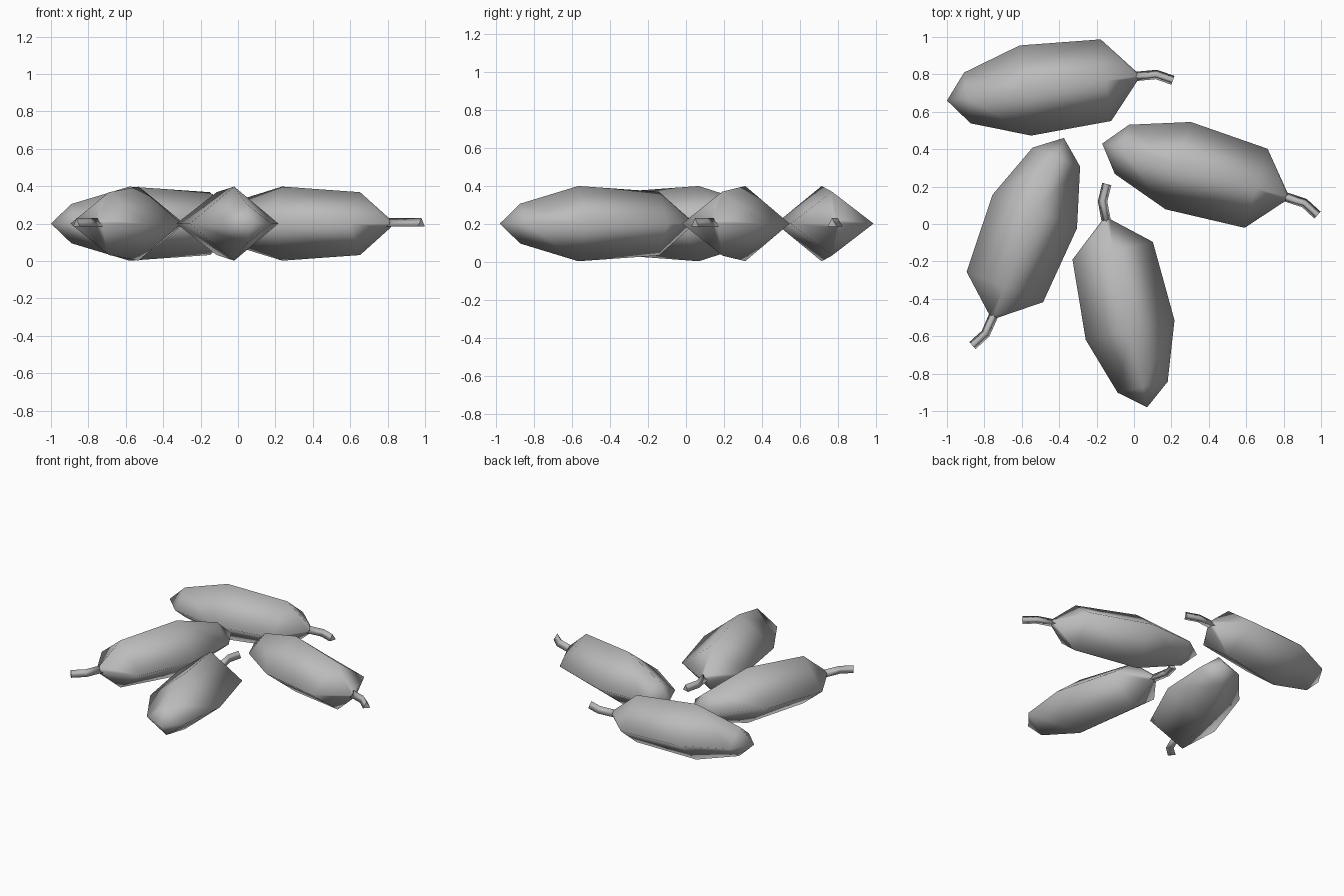
import bpy, bmesh
from math import radians, cos, sin, pi
from mathutils import Vector

cube = bpy.data.objects.get("Cube")
if cube:
    bpy.data.objects.remove(cube, do_unlink=True)

grey = bpy.data.materials.new("plain grey")
grey.use_nodes = True
colour = (0.5, 0.5, 0.5, 1)
grey.diffuse_color = colour
grey.node_tree.nodes["Principled BSDF"].inputs["Base Color"].default_value = colour


def loft(name, rings, location, angle):
    """Skin a list of point rings; a ring of one point closes to a tip."""
    bm = bmesh.new()
    loops = [[bm.verts.new(p) for p in ring] for ring in rings]
    for a, b in zip(loops, loops[1:]):
        n = max(len(a), len(b))
        for i in range(n):
            j = (i + 1) % n
            if len(a) == 1:
                bm.faces.new((a[0], b[j], b[i]))
            else:
                bm.faces.new((a[i], a[j], b[j], b[i]))
    for end in (loops[0], loops[-1]):
        if len(end) > 2:
            bm.faces.new(end)
    bmesh.ops.recalc_face_normals(bm, faces=bm.faces)
    for face in bm.faces:
        face.smooth = True
    # keep the flat end caps crisp
    for edge in bm.edges:
        if edge.is_manifold and any(f in edge.link_faces for f in bm.faces
                                    if all(v in loops[-1] for v in f.verts)):
            edge.smooth = False
    mesh = bpy.data.meshes.new(name)
    bm.to_mesh(mesh)
    bm.free()
    mesh.materials.append(grey)
    obj = bpy.data.objects.new(name, mesh)
    obj.location = (*location, 0.2)
    obj.rotation_euler.z = radians(angle)
    bpy.context.collection.objects.link(obj)


# Pod body: diamond sections as (distance from tip, half width, half height)
sections = [(0.11, 0.137, 0.105), (0.423, 0.243, 0.198),
            (0.857, 0.22, 0.168), (1.026, 0.022, 0.022)]
body = [[(0, 0, 0)]]
for u, w, h in sections:
    body.append([(u, w, 0), (u, 0, h), (u, -w, 0), (u, 0, -h)])

# Stem: triangular sections along a bent path
stem = []
for u, v, turn in [(1.01, 0, 0), (1.127, -0.004, -14), (1.212, -0.046, -27)]:
    side = Vector((-sin(radians(turn)), cos(radians(turn)), 0))
    stem.append([Vector((u, v, 0)) + side * 0.029 * sin(a) + Vector((0, 0, 0.029 * cos(a)))
                 for a in (0, 2 * pi / 3, 4 * pi / 3)])

# Four pods laid out on the ground: name, tip position, direction of the stem
layout = [("back", (-1.0, 0.66), 7.3), ("left", (-0.17, 0.43), -16.2),
          ("right", (-0.375, 0.46), -111.6), ("front", (0.07, -0.98), 102.4)]
for place, tip, angle in layout:
    loft(place + "_pod_body", body, tip, angle)
    loft(place + "_pod_stem", stem, tip, angle)
